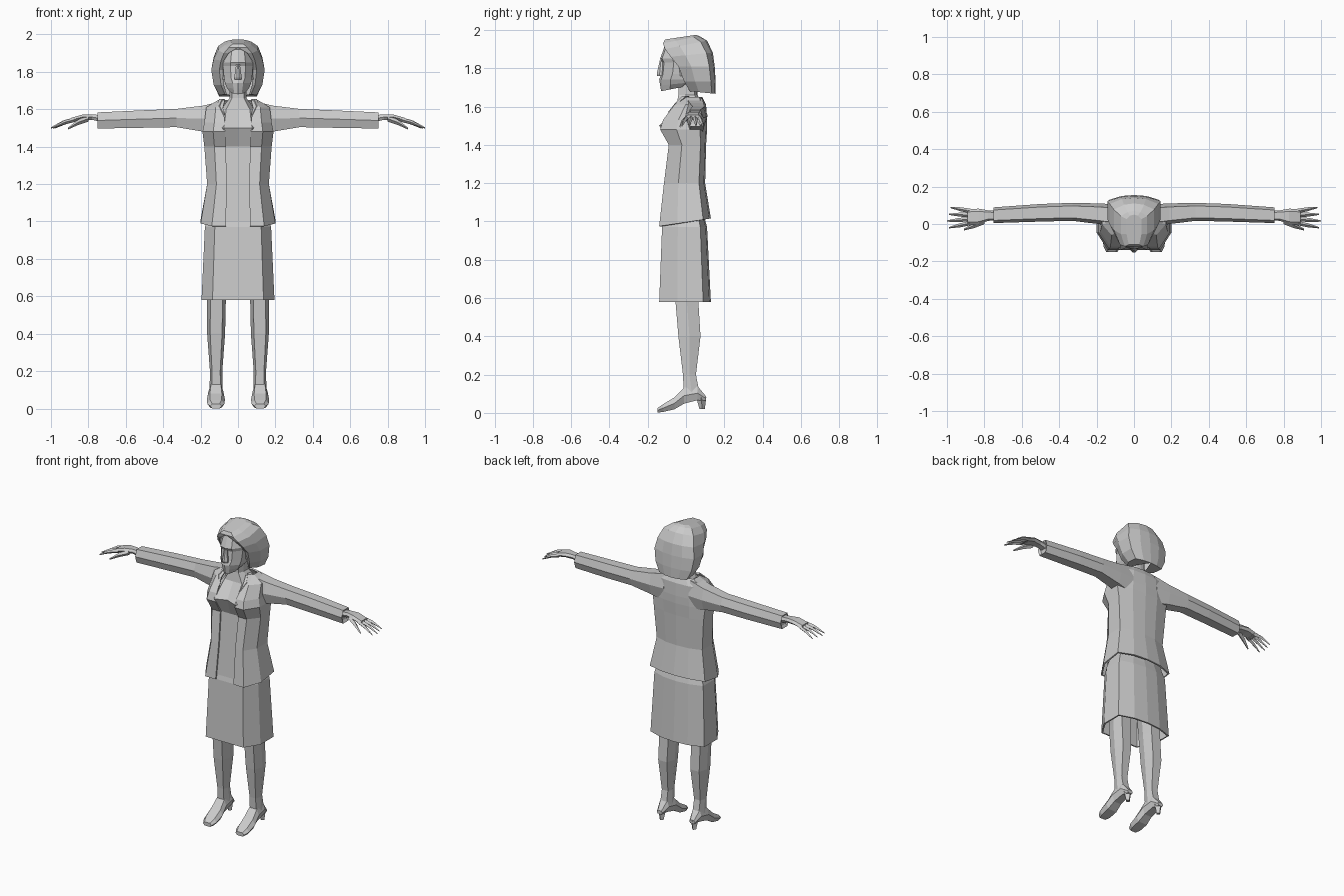
import bpy
import bmesh
import math
from mathutils import Vector

cube = bpy.data.objects.get("Cube")
if cube:
    bpy.data.objects.remove(cube, do_unlink=True)

# One plain colour throughout
grey = bpy.data.materials.new("plain grey")
grey.use_nodes = True
colour = (.6, .6, .6, 1)
grey.diffuse_color = colour
grey.node_tree.nodes["Principled BSDF"].inputs["Base Color"].default_value = colour

# Planes in which limb cross-sections lie
SIDEWAYS, DEPTH, UPWARD = Vector((1, 0, 0)), Vector((0, 1, 0)), Vector((0, 0, 1))
LEVEL = (SIDEWAYS, DEPTH)
ALONG_ARM = (DEPTH, UPWARD)
ALONG_FOOT = (SIDEWAYS, UPWARD)


def section(z, width, front, back, corner=.7, opening=0, dip=0, curve=0, tilt=0):
    """Half of a level cross-section, running from front centre to back centre."""
    depth = back - front
    outline = [
        (opening, front + dip),
        (max(width * corner, opening), front + curve),
        (width, front + depth * .35),
        (width, back - depth * .15),
        (width * .5, back - depth * .03),
        (0, back),
    ]
    return [Vector((x, y, z + tilt * (y - front))) for x, y in outline]


def oval(plane, x, y, z, wide, tall, sides=6):
    """Full cross-section of a limb, slightly squared off."""
    across, along = plane
    points = []
    for i in range(sides):
        angle = math.tau * i / sides
        c, s = math.cos(angle), math.sin(angle)
        u = math.copysign(abs(c) ** .6, c) * wide
        v = math.copysign(abs(s) ** .6, s) * tall
        points.append(Vector((x, y, z)) + across * u + along * v)
    return points


def loft(name, rings, closed=False, capped=True):
    """Skin the cross-sections and mirror the part to the other side."""
    bm = bmesh.new()
    rows = [[bm.verts.new(p) for p in r] for r in rings]
    count = len(rows[0])
    for low, high in zip(rows, rows[1:]):
        for i in range(count if closed else count - 1):
            j = (i + 1) % count
            bm.faces.new((low[i], low[j], high[j], high[i]))
    if capped:
        bm.faces.new(reversed(rows[0]))
        bm.faces.new(rows[-1])
    if closed:
        bmesh.ops.recalc_face_normals(bm, faces=bm.faces)
    mesh = bpy.data.meshes.new(name)
    bm.to_mesh(mesh)
    bm.free()
    mesh.materials.append(grey)
    obj = bpy.data.objects.new(name, mesh)
    bpy.context.collection.objects.link(obj)
    obj.modifiers.new("Mirror", "MIRROR").use_clip = True
    return obj


def thicken(obj):
    """Give a cloth sheet a thin inner side."""
    solidify = obj.modifiers.new("Cloth", "SOLIDIFY")
    solidify.thickness = .01
    solidify.offset = -1


# Shirt, chest and neck
loft("body", [
    section(z=1, width=.16, front=-.12, back=.1),
    section(z=1.2, width=.14, front=-.1, back=.08),
    section(z=1.4, width=.15, front=-.08, back=.09, corner=.5),
    section(z=1.5, width=.15, front=-.14, back=.09, corner=.5, dip=.03),
    section(z=1.6, width=.09, front=-.05, back=.09),
    section(z=1.66, width=.045, front=-.04, back=.06),
    section(z=1.76, width=.045, front=-.04, back=.06),
])

# Face and skull, with recessed eyes below the brow
loft("head", [
    section(z=1.68, width=.04, front=-.13, back=0, corner=.5, curve=.01, tilt=.2),
    section(z=1.71, width=.06, front=-.135, back=.02, corner=.4, curve=.01, tilt=.1),
    section(z=1.74, width=.07, front=-.14, back=.03, corner=.4, curve=.01),
    section(z=1.77, width=.075, front=-.13, back=.04, corner=.5, curve=.01),
    section(z=1.83, width=.08, front=-.125, back=.05, corner=.5, curve=.01),
    section(z=1.85, width=.08, front=-.135, back=.05, corner=.5, curve=.01),
    section(z=1.92, width=.065, front=-.11, back=.05, corner=.5, curve=.01),
])
loft("nose", [
    section(z=1.76, width=.02, front=-.15, back=-.11, corner=.3),
    section(z=1.77, width=.02, front=-.153, back=-.11, corner=.3),
    section(z=1.84, width=.01, front=-.137, back=-.12, corner=.3),
])
loft("ear", [
    oval(LEVEL, x=.075, y=-.02, z=1.76, wide=.01, tall=.01, sides=4),
    oval(LEVEL, x=.08, y=-.02, z=1.83, wide=.015, tall=.02, sides=4),
], closed=True)

# Bobbed hair, parted around the face and rising into a fringe
loft("hair", [
    section(z=1.68, width=.1, front=.02, back=.155, opening=.06, tilt=-.1),
    section(z=1.73, width=.13, front=-.01, back=.155, opening=.075),
    section(z=1.81, width=.143, front=-.04, back=.15, opening=.08),
    section(z=1.86, width=.13, front=-.08, back=.14, opening=.075, tilt=.1),
    section(z=1.9, width=.107, front=-.11, back=.11, opening=.05, tilt=.2),
    section(z=1.93, width=.07, front=-.12, back=.07, tilt=.2),
    section(z=1.95, width=.04, front=-.11, back=.05, tilt=.15),
])

# Open jacket, from the hem up to the neck
thicken(loft("jacket", [
    section(z=.975, width=.2, front=-.14, back=.13, opening=.065, tilt=.15),
    section(z=1.2, width=.165, front=-.115, back=.1, opening=.06),
    section(z=1.4, width=.18, front=-.09, back=.105, opening=.065),
    section(z=1.48, width=.19, front=-.135, back=.11, opening=.07),
    section(z=1.53, width=.18, front=-.12, back=.11, opening=.07),
    section(z=1.61, width=.17, front=-.06, back=.105, opening=.08),
    section(z=1.65, width=.105, front=-.02, back=.085, opening=.07),
], capped=False))

# Pointed collar flaps, top to tip
loft("collar", [
    oval(LEVEL, x=.085, y=0, z=1.655, wide=.015, tall=.02, sides=4),
    oval(LEVEL, x=.1, y=-.04, z=1.62, wide=.015, tall=.015, sides=4),
    oval(LEVEL, x=.075, y=-.09, z=1.57, wide=.005, tall=.005, sides=4),
], closed=True)

# Sleeves, with a recessed cuff
loft("sleeve", [
    oval(ALONG_ARM, x=.09, y=.045, z=1.55, wide=.06, tall=.1),
    oval(ALONG_ARM, x=.19, y=.055, z=1.55, wide=.055, tall=.075),
    oval(ALONG_ARM, x=.33, y=.065, z=1.553, wide=.048, tall=.053),
    oval(ALONG_ARM, x=.5, y=.06, z=1.548, wide=.047, tall=.051),
    oval(ALONG_ARM, x=.75, y=.047, z=1.54, wide=.042, tall=.047),
    oval(ALONG_ARM, x=.74, y=.047, z=1.54, wide=.03, tall=.03),
], closed=True)

# Hands
loft("palm", [
    oval(ALONG_ARM, x=.73, y=.045, z=1.55, wide=.025, tall=.02),
    oval(ALONG_ARM, x=.78, y=.045, z=1.558, wide=.028, tall=.016),
    oval(ALONG_ARM, x=.83, y=.04, z=1.558, wide=.042, tall=.015),
    oval(ALONG_ARM, x=.89, y=.037, z=1.543, wide=.042, tall=.013),
], closed=True)


def finger(name, root, tip, width):
    """Tapering finger that droops toward its tip."""
    root, tip = Vector(root), Vector(tip)
    knuckle = (root + tip) / 2 + UPWARD * .007
    loft(name, [oval(ALONG_ARM, *point, width * size, width * size, sides=4)
                for point, size in ((root, 1), (knuckle, .9), (tip, .3))], closed=True)


for i, name in enumerate(("index", "middle", "ring", "little")):
    finger(name + "_finger", root=(.87, .006 + i * .021, 1.545),
           tip=(1 - abs(i - 1) * .01, i * .036 - .02, 1.5), width=.012)
finger("thumb", root=(.8, .015, 1.55), tip=(.91, -.03, 1.496), width=.016)

# Straight skirt, open underneath
thicken(loft("skirt", [
    section(z=.58, width=.195, front=-.14, back=.13),
    section(z=.97, width=.177, front=-.125, back=.11),
    section(z=1.08, width=.14, front=-.1, back=.08),
], capped=False))

# Legs, with the calf set back
loft("leg", [
    oval(LEVEL, x=.1, y=.01, z=.95, wide=.07, tall=.08),
    oval(LEVEL, x=.115, y=.005, z=.58, wide=.05, tall=.065),
    oval(LEVEL, x=.117, y=.018, z=.4, wide=.048, tall=.063),
    oval(LEVEL, x=.117, y=.018, z=.2, wide=.033, tall=.037),
    oval(LEVEL, x=.117, y=.03, z=.1, wide=.035, tall=.045),
], closed=True)

# Shoes, toe to raised back, and their heels
loft("shoe", [
    oval(ALONG_FOOT, x=.118, y=-.15, z=.013, wide=.03, tall=.013),
    oval(ALONG_FOOT, x=.118, y=-.12, z=.025, wide=.046, tall=.022),
    oval(ALONG_FOOT, x=.118, y=-.06, z=.05, wide=.048, tall=.034),
    oval(ALONG_FOOT, x=.118, y=-.01, z=.09, wide=.04, tall=.045),
    oval(ALONG_FOOT, x=.118, y=.06, z=.103, wide=.036, tall=.04),
    oval(ALONG_FOOT, x=.118, y=.105, z=.075, wide=.02, tall=.012),
], closed=True)
loft("shoe_heel", [
    oval(LEVEL, x=.118, y=.084, z=.02, wide=.014, tall=.014, sides=4),
    oval(LEVEL, x=.118, y=.08, z=.08, wide=.026, tall=.026, sides=4),
], closed=True)
